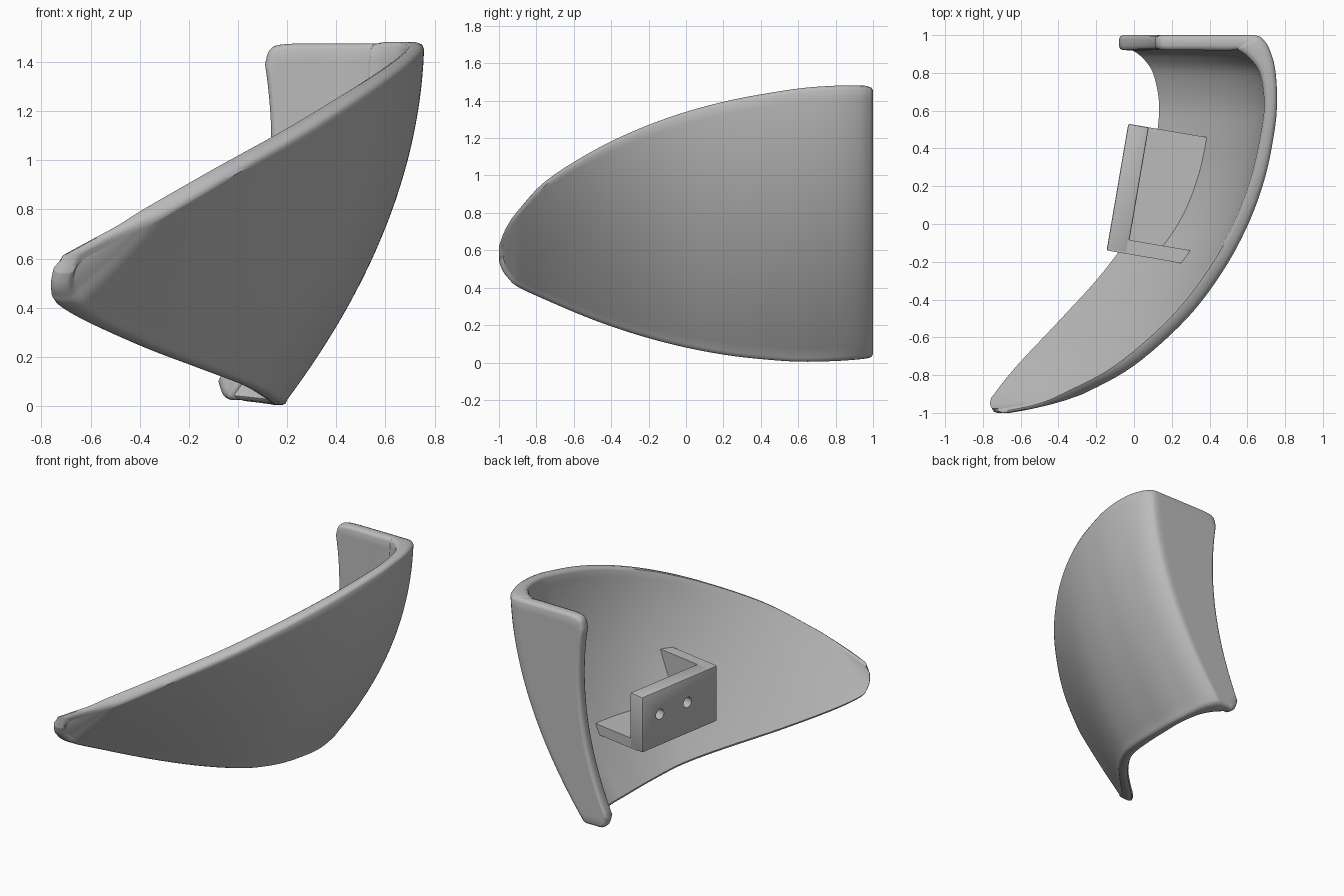
import bpy, bmesh, math
from mathutils import Matrix, Vector

cube = bpy.data.objects.get("Cube")
if cube:
    bpy.data.objects.remove(cube, do_unlink=True)

grey = bpy.data.materials.new("plain_grey")
grey.use_nodes = True
grey.diffuse_color = (0.5, 0.5, 0.5, 1)
grey.node_tree.nodes["Principled BSDF"].inputs["Base Color"].default_value = (0.5, 0.5, 0.5, 1)


def add_object(name, bm):
    """Turn a bmesh into a linked object with the grey material."""
    bmesh.ops.recalc_face_normals(bm, faces=bm.faces)
    mesh = bpy.data.meshes.new(name)
    bm.to_mesh(mesh)
    bm.free()
    mesh.materials.append(grey)
    obj = bpy.data.objects.new(name, mesh)
    bpy.context.collection.objects.link(obj)
    return obj


def smooth(obj, degrees=40):
    bpy.ops.object.select_all(action='DESELECT')
    obj.select_set(True)
    bpy.context.view_layer.objects.active = obj
    bpy.ops.object.shade_smooth_by_angle(angle=math.radians(degrees))


# Curved wall stations from the tip backwards:
# y, top z, bottom z, top x, bottom x, thickness along x
WALL = [
    (-1.0, .62, .54, -.63, -.66, .09),
    (-.98, .68, .49, -.52, -.67, .09),
    (-.95, .74, .45, -.40, -.66, .1),
    (-.9, .81, .405, -.27, -.62, .12),
    (-.75, .97, .335, 0, -.51, .11),
    (-.5, 1.13, .23, .28, -.285, .1),
    (-.25, 1.25, .145, .47, -.07, .09),
    (0, 1.34, .08, .605, .09, .08),
    (.25, 1.405, .035, .695, .165, .075),
    (.5, 1.45, .01, .745, .195, .07),
    (.65, 1.47, .004, .757, .2, .068),
    (.8, 1.48, .008, .75, .185, .085),
]
# Rounded corner and back flange: same columns plus thickness along y
FLANGE = [
    (.9, 1.482, .014, .727, .165, .12, .02),
    (.97, 1.48, .02, .69, .13, .14, .05),
    (1.0, 1.475, .024, .63, .09, .11, .08),
    (1.0, 1.475, .025, .4, .01, .05, .08),
    (1.0, 1.472, .025, .19, -.03, 0, .08),
    (1.0, 1.45, .045, .13, -.06, 0, .08),
    (1.0, 1.39, .1, .11, -.08, 0, .08),
]


def spline(rows, steps):
    """Smooth interpolation through all table rows."""
    out = []
    for i in range(len(rows) - 1):
        a, b, c, d = (rows[max(0, min(len(rows) - 1, i + k))] for k in (-1, 0, 1, 2))
        for s in range(steps):
            t = s / steps
            out.append([q + t * (r - p) / 2 + t * t * (2 * p - 5 * q + 4 * r - s2) / 2
                        + t ** 3 * (3 * q - p - 3 * r + s2) / 2
                        for p, q, r, s2 in zip(a, b, c, d)])
    return out + [list(rows[-1])]


stations = spline([row + (0,) for row in WALL] + FLANGE, 6)
COLS = 28
ROUND = .022


def shell_point(row, t, depth, inset):
    """Point at height fraction t and thickness fraction depth."""
    y, top, bottom, x_top, x_bottom, dx, dy = row
    bulge = .125 * ((top - bottom) / 1.46) ** 2
    tip = max(0, (-.9 - y) * 10)
    end = max(0, 1 - (x_top - .11) / .08) if y > .95 else 0
    x = x_bottom + (x_top - x_bottom) * t + 4 * bulge * t * (1 - t)
    z = (bottom + inset) + (top - bottom - 2 * inset) * t
    return Vector((x - dx * depth + inset * end, min(y, 1) - dy * depth + inset * tip, z))


# Shell: outer skin, inner skin and a rounded rim joining them
bm = bmesh.new()
last = len(stations) - 1
border = ([(i, 0) for i in range(last)] + [(last, j) for j in range(COLS)]
          + [(i, COLS) for i in range(last, 0, -1)] + [(0, j) for j in range(COLS, 0, -1)])
loops = []
for depth, inset in ((0, 1), (.09, .3), (.3, 0), (.7, 0), (.91, .3), (1, 1)):
    def make(i, j):
        return bm.verts.new(shell_point(stations[i], j / COLS, depth, inset * ROUND))
    if depth in (0, 1):
        grid = {(i, j): make(i, j) for i in range(last + 1) for j in range(COLS + 1)}
        for i in range(last):
            for j in range(COLS):
                bm.faces.new((grid[i, j], grid[i + 1, j], grid[i + 1, j + 1], grid[i, j + 1]))
        loops.append([grid[key] for key in border])
    else:
        loops.append([make(*key) for key in border])
for low, high in zip(loops, loops[1:]):
    for k in range(len(border)):
        n = (k + 1) % len(border)
        bm.faces.new((low[k], low[n], high[n], high[k]))
smooth(add_object("curved_shell_with_flange", bm), 50)

# Bracket frame: local x runs towards the wall, local y along the plate
FRAME = Matrix.Translation((-.145, -.14, 0)) @ Matrix.Rotation(math.radians(-9.7), 4, 'Z')
BASE, FLOOR, TOP = .38, .45, .77


def prism(name, lower, upper, z0, z1, bevel=0):
    """Solid between two matching outlines at two heights."""
    bm = bmesh.new()
    a = [bm.verts.new(FRAME @ Vector((x, y, z0))) for x, y in lower]
    b = [bm.verts.new(FRAME @ Vector((x, y, z1))) for x, y in upper]
    bm.faces.new(a)
    bm.faces.new(b)
    for k in range(len(a)):
        n = (k + 1) % len(a)
        bm.faces.new((a[k], a[n], b[n], b[k]))
    if bevel:
        bmesh.ops.bevel(bm, geom=bm.edges[:], offset=bevel, segments=2,
                        profile=.5, affect='EDGES')
    return add_object(name, bm)


# Mounting plate with two screw holes
outline = [(0, 0), (.11, 0), (.11, .68), (0, .68)]
plate = prism("bracket_plate", outline, outline, BASE, TOP, .008)
for along in (.27, .52):
    bm = bmesh.new()
    bmesh.ops.create_cone(bm, cap_ends=True, segments=24, radius1=.036, radius2=.036, depth=.4,
                          matrix=FRAME @ Matrix.Translation((.05, along, .6))
                          @ Matrix.Rotation(math.pi / 2, 4, 'Y'))
    cutter = add_object("hole_cutter", bm)
    cutter.hide_render = True
    cut = plate.modifiers.new("hole", 'BOOLEAN')
    cut.object = cutter
    cut.solver = 'EXACT'
    bpy.context.view_layer.objects.active = plate
    bpy.ops.object.modifier_apply(modifier=cut.name)
    bpy.data.objects.remove(cutter, do_unlink=True)
smooth(plate, 35)

# Floor and side arm reaching into the curved wall
ledge = [(.05, .01), (.31, .01), (.44, .34), (.46, .68), (.05, .68)]
prism("bracket_floor", [(x - .04 * (x > .1), y) for x, y in ledge], ledge, BASE, FLOOR)
prism("bracket_arm", [(.01, 0), (.27, 0), (.3, .075), (.01, .075)],
      [(.01, 0), (.43, 0), (.46, .075), (.01, .075)], BASE, TOP)
